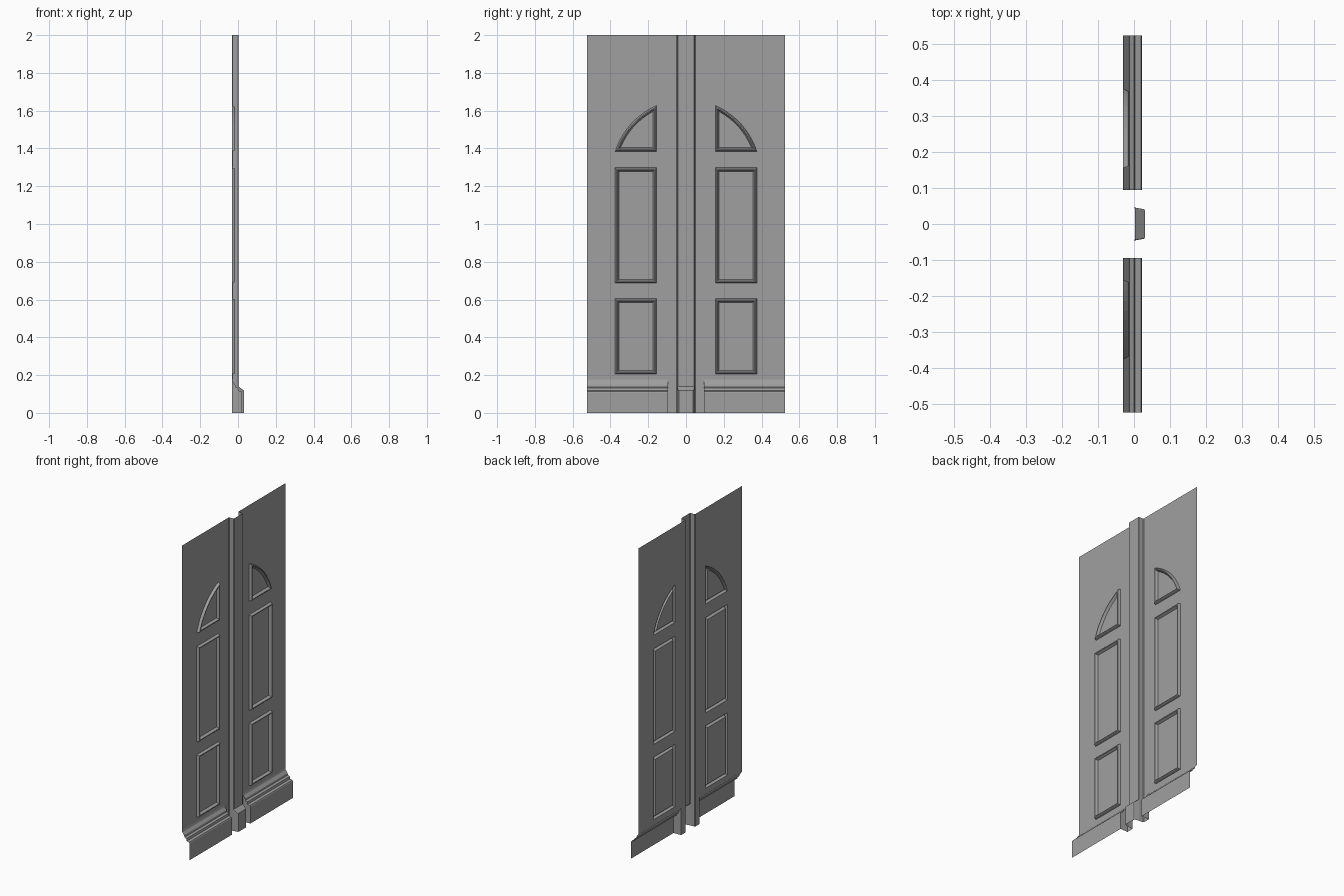
import bpy, bmesh
from mathutils import Vector

cube = bpy.data.objects.get("Cube")
if cube:
    bpy.data.objects.remove(cube, do_unlink=True)

grey = bpy.data.materials.new("plain grey")
grey.diffuse_color = (0.35, 0.35, 0.35, 1)
grey.use_nodes = True
grey.node_tree.nodes["Principled BSDF"].inputs["Base Color"].default_value = (0.35, 0.35, 0.35, 1)

BACK = -0.031            # plane of the door sheet
HALF, TOP = 0.523, 2.0   # half width and height
POST, GAP = 0.051, 0.094 # post edge, inner end of baseboard
BASE = 0.178             # top of baseboard


def finish(bm, name):
    """Turn the open shell towards +x and make it an object."""
    bmesh.ops.recalc_face_normals(bm, faces=bm.faces)
    if sum(f.normal.x * f.calc_area() for f in bm.faces) < 0:
        bmesh.ops.reverse_faces(bm, faces=bm.faces)
    mesh = bpy.data.meshes.new(name)
    bm.to_mesh(mesh)
    bm.free()
    mesh.materials.append(grey)
    obj = bpy.data.objects.new(name, mesh)
    bpy.context.collection.objects.link(obj)


def bridge(bm, a, b, closed):
    """Join two rows of vertices with quads."""
    for i in range(len(a) if closed else len(a) - 1):
        j = (i + 1) % len(a)
        bm.faces.new((a[i], a[j], b[j], b[i]))


def inset(points, d):
    """Offset a counter-clockwise convex outline inwards."""
    out = []
    for i, p in enumerate(points):
        u = (p - points[i - 1]).normalized()
        v = (points[(i + 1) % len(points)] - p).normalized()
        n1, n2 = Vector((-u.y, u.x)), Vector((-v.y, v.x))
        out.append(p + (n1 + n2) * d / (1 + n1.dot(n2)))
    return out


def rect(z0, z1, y0=0.155, y1=0.375):
    return [Vector(p) for p in ((y0, z0), (y1, z0), (y1, z1), (y0, z1))]


def arch():
    """Quarter-fan outline with a bowed outer edge."""
    low, high = Vector((0.375, 1.385)), Vector((0.155, 1.628))
    chord = high - low
    normal = Vector((chord.y, -chord.x)).normalized()
    curve = [low + chord * t + normal * 0.14 * t * (1 - t) for t in (i / 10 for i in range(11))]
    return [Vector((0.155, 1.385))] + curve


def door_leaf(name, side):
    bm = bmesh.new()

    def loop(points, x):
        return [bm.verts.new((x, side * p.x, p.y)) for p in points]

    # Sheet outline, notched above the baseboard
    border = [(POST, 0), (GAP, 0), (GAP, BASE), (HALF, BASE), (HALF, TOP), (POST, TOP)]
    rings = [loop([Vector(p) for p in border], BACK)]
    panels = [rect(0.205, 0.605), rect(0.687, 1.298), arch()]
    rings += [loop(p, BACK) for p in panels]
    edges = [bm.edges.new((r[i - 1], r[i])) for r in rings for i in range(len(r))]
    bmesh.ops.triangle_fill(bm, edges=edges, use_beauty=True, normal=(1, 0, 0))

    # Raised mouldings around each panel
    for outline, ring in zip(panels, rings[1:]):
        for d, h in ((0.004, 0.013), (0.007, 0.016), (0.012, 0.016), (0.020, 0.0)):
            new = loop(inset(outline, d), BACK + h)
            bridge(bm, ring, new, True)
            ring = new
        bm.faces.new(ring)
    finish(bm, name)


def baseboard(name, side):
    bm = bmesh.new()
    profile = [(BACK, BASE), (-0.028, 0.166), (-0.015, 0.150), (-0.013, 0.138),
               (0.000, 0.132), (0.003, 0.118), (0.019, 0.114), (0.022, 0.108), (0.022, 0)]
    inner = [bm.verts.new((x, side * GAP, z)) for x, z in profile]
    outer = [bm.verts.new((x, side * HALF, z)) for x, z in profile]
    bridge(bm, inner, outer, False)
    # Closed end beside the post
    bm.faces.new(inner + [bm.verts.new((BACK, side * GAP, 0))])
    finish(bm, name)


def post():
    """Hollow channel lofted down into a deeper plinth."""
    bm = bmesh.new()
    previous = None
    for z, front, width in ((TOP, 0.003, 0.042), (0.140, 0.003, 0.042),
                            (0.118, 0.031, 0.038), (0, 0.031, 0.038)):
        half = [(BACK, POST), (BACK + 0.003, 0.047), (0.000, 0.046),
                (front - 0.003, width + 0.003), (front, width)]
        section = half + [(x, -y) for x, y in reversed(half)]
        row = [bm.verts.new((x, y, z)) for x, y in section]
        if previous:
            bridge(bm, previous, row, False)
        previous = row
    bmesh.ops.remove_doubles(bm, verts=bm.verts, dist=0.0001)
    finish(bm, "centre_post")


for word, side in (("front", -1), ("rear", 1)):
    door_leaf(word + "_door_leaf", side)
    baseboard(word + "_baseboard", side)
post()
